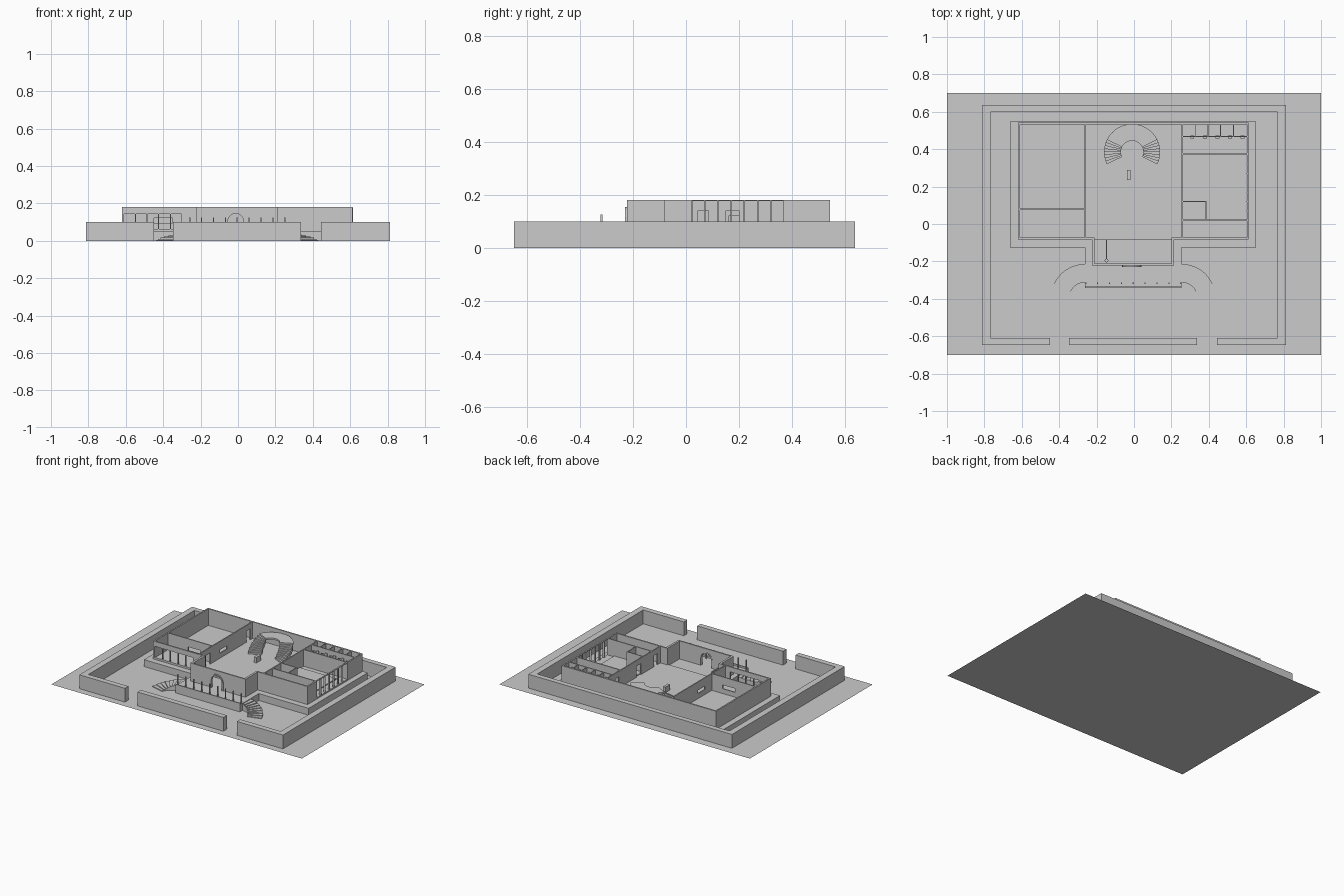
import bpy, bmesh
from math import sin, cos, radians

if "Cube" in bpy.data.objects:
    bpy.data.objects.remove(bpy.data.objects["Cube"])

FLOOR, TERR, TOP = 0.06, 0.05, 0.18


def finish(name, bm):
    bmesh.ops.recalc_face_normals(bm, faces=bm.faces[:])
    me = bpy.data.meshes.new(name)
    bm.to_mesh(me)
    bm.free()
    ob = bpy.data.objects.new(name, me)
    bpy.context.collection.objects.link(ob)
    return ob


def prism(bm, pts, vec):
    """Extrude a flat outline along a vector."""
    a = [bm.verts.new(p) for p in pts]
    b = [bm.verts.new([p[i] + vec[i] for i in range(3)]) for p in pts]
    bm.faces.new(a)
    bm.faces.new(b)
    n = len(a)
    for i in range(n):
        bm.faces.new((a[i], a[(i + 1) % n], b[(i + 1) % n], b[i]))


def box(bm, x0, x1, y0, y1, z0, z1):
    prism(bm, [(x0, y0, z0), (x1, y0, z0), (x1, y1, z0), (x0, y1, z0)], (0, 0, z1 - z0))


def boxes(name, items):
    bm = bmesh.new()
    for it in items:
        box(bm, *it)
    return finish(name, bm)


def wall(name, axis, a, b, p, t, holes=(), z0=TERR, z1=TOP):
    """Straight wall from a to b along an axis, thickness p..p+t, holes (a, b, z0, z1)."""
    items = []

    def seg(u, v, lo, hi):
        if v - u > 1e-5 and hi - lo > 1e-5:
            items.append((u, v, p, p + t, lo, hi) if axis == 'x' else (p, p + t, u, v, lo, hi))
    cur = a
    for h in sorted(holes):
        seg(cur, h[0], z0, z1)
        seg(h[0], h[1], z0, h[2])
        seg(h[0], h[1], h[3], z1)
        cur = h[1]
    seg(cur, b, z0, z1)
    return boxes(name, items)


def sector(bm, cx, cy, r0, r1, a0, a1, z0, z1, n=1, ymax=9):
    """Ring sector prism, angles in degrees."""
    ang = [radians(a0 + (a1 - a0) * i / n) for i in range(n + 1)]
    pts = [(cx + r1 * cos(t), min(ymax, cy + r1 * sin(t)), z0) for t in ang]
    pts += [(cx + r0 * cos(t), cy + r0 * sin(t), z0) for t in reversed(ang)]
    prism(bm, pts, (0, 0, z1 - z0))


def arch(r, cx, y, spring, base, n=12):
    pts = [(cx - r, y, base)]
    pts += [(cx - r * cos(radians(180 * i / n)), y, spring + r * sin(radians(180 * i / n)))
            for i in range(n + 1)]
    return pts + [(cx + r, y, base)]


# Ground sheet
bm = bmesh.new()
bm.faces.new([bm.verts.new(p) for p in ((-1, -.7, 0), (1, -.7, 0), (1, .7, 0), (-1, .7, 0))])
finish("ground", bm)

# Perimeter wall with two front gates
bm = bmesh.new()
prism(bm, [(-.813, -.648, 0), (-.449, -.648, 0), (-.449, -.609, 0), (-.768, -.609, 0),
           (-.768, .6, 0), (.768, .6, 0), (.768, -.609, 0), (.444, -.609, 0),
           (.444, -.648, 0), (.813, -.648, 0), (.813, .637, 0), (-.813, .637, 0)], (0, 0, .1))
box(bm, -.348, .337, -.648, -.609, 0, .1)
finish("perimeter_wall", bm)

# Plinth with projecting front terrace
bm = bmesh.new()
prism(bm, [(-.663, .548, 0), (-.663, -.125, 0), (-.262, -.125, 0), (-.262, -.338, 0),
           (.254, -.338, 0), (.254, -.125, 0), (.652, -.125, 0), (.652, .548, 0)], (0, 0, TERR))
finish("plinth", bm)
boxes("house_floor", [(-.62, .613, -.082, .543, TERR, FLOOR)])
boxes("terrace_kerb", [(-.262, .254, -.341, -.333, 0, .062)])

# Terrace posts
boxes("terrace_posts", [(-.258 + .0635 * i - .003, -.258 + .0635 * i + .003, -.322, -.314,
                         TERR, .125) for i in range(9)])

# Curved garden steps, one flight each side of the terrace
bm = bmesh.new()
N = 8
for i in range(N):
    a, b = 90 + 75 * i / N, 90 + 75 * (i + 1) / N
    h = TERR * (N - i) / (N + 1)
    sector(bm, -.262, -.396, .084, .182, a, b, 0, h, 2)
    sector(bm, .254, -.396, .084, .182, 180 - b, 180 - a, 0, h, 2)
finish("garden_steps", bm)

# Outer house walls
wall("back_wall", 'x', -.62, .613, .533, .01)
wall("left_wall", 'y', -.082, .533, -.62, .01)
wall("front_left_wall", 'x', -.61, -.215, -.082, .01,
     [(-.614 + .0625 * i + .005, -.614 + .0625 * (i + 1), .064, .144) for i in range(5)])
wall("front_right_wall", 'x', .204, .613, -.082, .01)
wall("right_wall", 'y', -.072, .533, .603, .01,
     [(.02 + .05 * i + .003, .02 + .05 * (i + 1) - .003, FLOOR, .176) for i in range(7)])
bm = bmesh.new()
for i in range(8):
    box(bm, .601, .615, .018 + .05 * i, .022 + .05 * i, FLOOR, .178)
finish("right_window_frames", bm)

# Vestibule with arched entrance
wall("vestibule_left_wall", 'y', -.222, -.072, -.225, .015)
wall("vestibule_right_wall", 'y', -.222, -.072, .2, .015)
bm = bmesh.new()
DX = -.012
prism(bm, [(.2, -.222, TERR), (.2, -.222, TOP), (-.21, -.222, TOP), (-.21, -.222, TERR)]
      + arch(.042, DX, -.222, .104, TERR), (0, .01, 0))
finish("vestibule_front_wall", bm)
bm = bmesh.new()
prism(bm, arch(.051, DX, -.229, .104, TERR) + arch(.042, DX, -.229, .104, TERR)[::-1], (0, .018, 0))
finish("entrance_arch_frame", bm)
boxes("vestibule_screen", [(-.15, -.144, -.2, -.082, TERR, .1)])
bpy.ops.mesh.primitive_cylinder_add(vertices=12, radius=.01, depth=.06, location=(-.147, -.195, .08))
bpy.context.object.name = "vestibule_column"

# Inner walls
wall("hall_left_wall", 'y', -.072, .533, -.264, .008,
     [(.0, .05, FLOOR, .14), (.16, .24, .095, .12), (.46, .51, FLOOR, .14)])
wall("hall_right_wall", 'y', -.072, .533, .255, .008,
     [(-.04, .0, FLOOR, .14), (.15, .2, FLOOR, .14), (.4, .44, FLOOR, .14)])
wall("left_room_wall", 'x', -.61, -.264, .075, .008, [(-.45, -.35, .095, .122)])
wall("right_room_front_wall", 'x', .263, .603, .017, .008)
wall("right_room_back_wall", 'x', .263, .603, .372, .008)
wall("closet_wall", 'x', .263, .388, .117, .006)
wall("closet_side_wall", 'y', .025, .117, .382, .006, [(.045, .085, FLOOR, .14)])
boxes("right_room_dais", [(.263, .556, .025, .33, FLOOR, .067)])

# Stalls at the back right
wall("stall_front", 'x', .263, .603, .464, .007,
     [(.272 + .067 * i, .305 + .067 * i, FLOOR, .14) for i in range(5)])
boxes("stall_partitions", [(.325 + .068 * i, .33 + .068 * i, .471, .533, FLOOR, TOP)
                           for i in range(4)])
boxes("stall_basins", [(.302 + .067 * i, .322 + .067 * i, .458, .474, FLOOR, .15)
                       for i in range(5)])

# Double curved staircase with landing in the hall
bm = bmesh.new()
CX, CY, LAND, N = -.01, .385, .158, 8
for i in range(N):
    a, b = -26 + 52 * i / N, -26 + 52 * (i + 1) / N
    h = FLOOR + (LAND - FLOOR) * (i + 1) / (N + 1)
    for s, e in ((a, b), (180 - b, 180 - a)):
        sector(bm, CX, CY, .06, .15, s, e, max(FLOOR, h - .03), h)
sector(bm, CX, CY, .06, .15, 26, 154, LAND - .012, LAND, 14, ymax=.533)
finish("hall_staircase", bm)
boxes("hall_pedestal", [(-.037, -.018, .235, .288, FLOOR, .1)])
